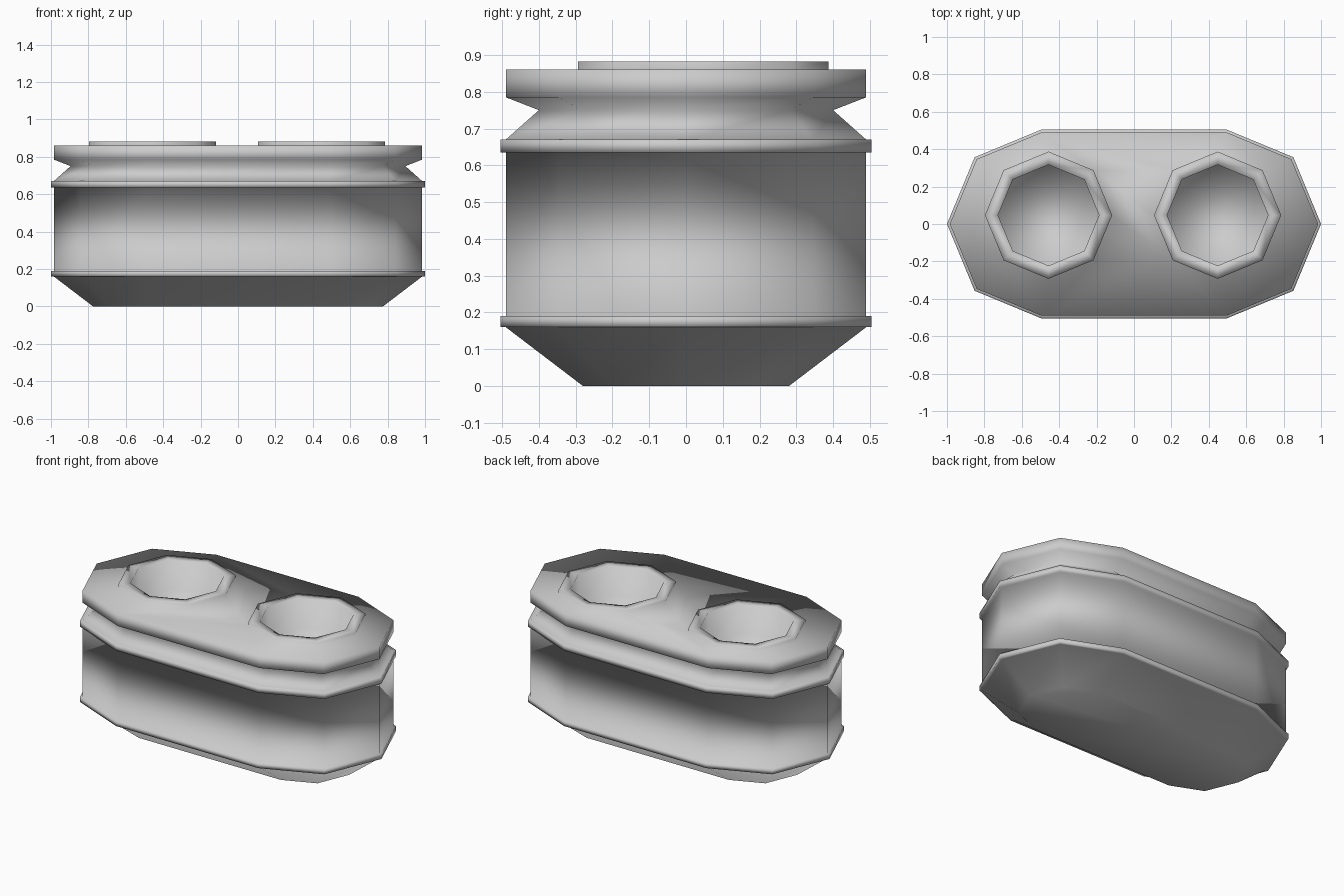
import bpy
import bmesh
from math import cos, sin, pi

old = bpy.data.objects.get("Cube")
if old:
    bpy.data.objects.remove(old, do_unlink=True)

grey = bpy.data.materials.new("plain grey")
grey.use_nodes = True
colour = (0.6, 0.6, 0.6, 1)
grey.diffuse_color = colour
grey.node_tree.nodes["Principled BSDF"].inputs["Base Color"].default_value = colour

HALF_SPAN = 0.495      # centre of each rounded end
TOP = 0.86

bm = bmesh.new()


def stadium(r, z):
    """Ten-sided long outline: two half octagons joined by straight sides."""
    right = [(HALF_SPAN + r * cos(a * pi / 4), r * sin(a * pi / 4)) for a in range(-2, 3)]
    left = [(-x, -y) for x, y in right]
    return [bm.verts.new((x, y, z)) for x, y in right + left]


def octagon(cx, cy, r, z):
    return [bm.verts.new((cx + r * cos(a * pi / 4), cy + r * sin(a * pi / 4), z)) for a in range(8)]


def skin(loops):
    """Join successive loops with quads."""
    for low, high in zip(loops, loops[1:]):
        n = len(low)
        for i in range(n):
            j = (i + 1) % n
            bm.faces.new((low[i], low[j], high[j], high[i]))


def loop_edges(loop):
    found = []
    for a, b in zip(loop, loop[1:] + loop[:1]):
        found.append(bm.edges.get((a, b)))
    return found


# Housing wall: tapered foot, lower rim, tall body, upper rim, neck, lid
wall_profile = [(0.28, 0), (0.49, 0.16), (0.505, 0.16), (0.505, 0.19), (0.49, 0.19),
                (0.49, 0.635), (0.505, 0.635), (0.505, 0.67), (0.49, 0.67),
                (0.40, 0.75), (0.49, 0.785), (0.49, TOP)]
wall = [stadium(r, z) for r, z in wall_profile]
skin(wall)
bm.faces.new(wall[0][::-1])

# Two sockets: raised collar, straight bore and flat floor
socket_profile = [(0.34, TOP), (0.34, 0.882), (0.27, 0.882), (0.27, 0.70)]
lid_edges = loop_edges(wall[-1])
for cx in (-0.457, 0.447):
    socket = [octagon(cx, 0.047, r, z) for r, z in socket_profile]
    skin(socket)
    bm.faces.new(socket[-1])
    lid_edges += loop_edges(socket[0])

# Lid surface around the collars
bmesh.ops.triangle_fill(bm, edges=lid_edges, use_beauty=True, normal=(0, 0, 1))
bmesh.ops.recalc_face_normals(bm, faces=bm.faces)

for face in bm.faces:
    face.smooth = True

mesh = bpy.data.meshes.new("twin_socket_housing")
bm.to_mesh(mesh)
bm.free()
mesh.materials.append(grey)
housing = bpy.data.objects.new("twin_socket_housing", mesh)
bpy.context.collection.objects.link(housing)
